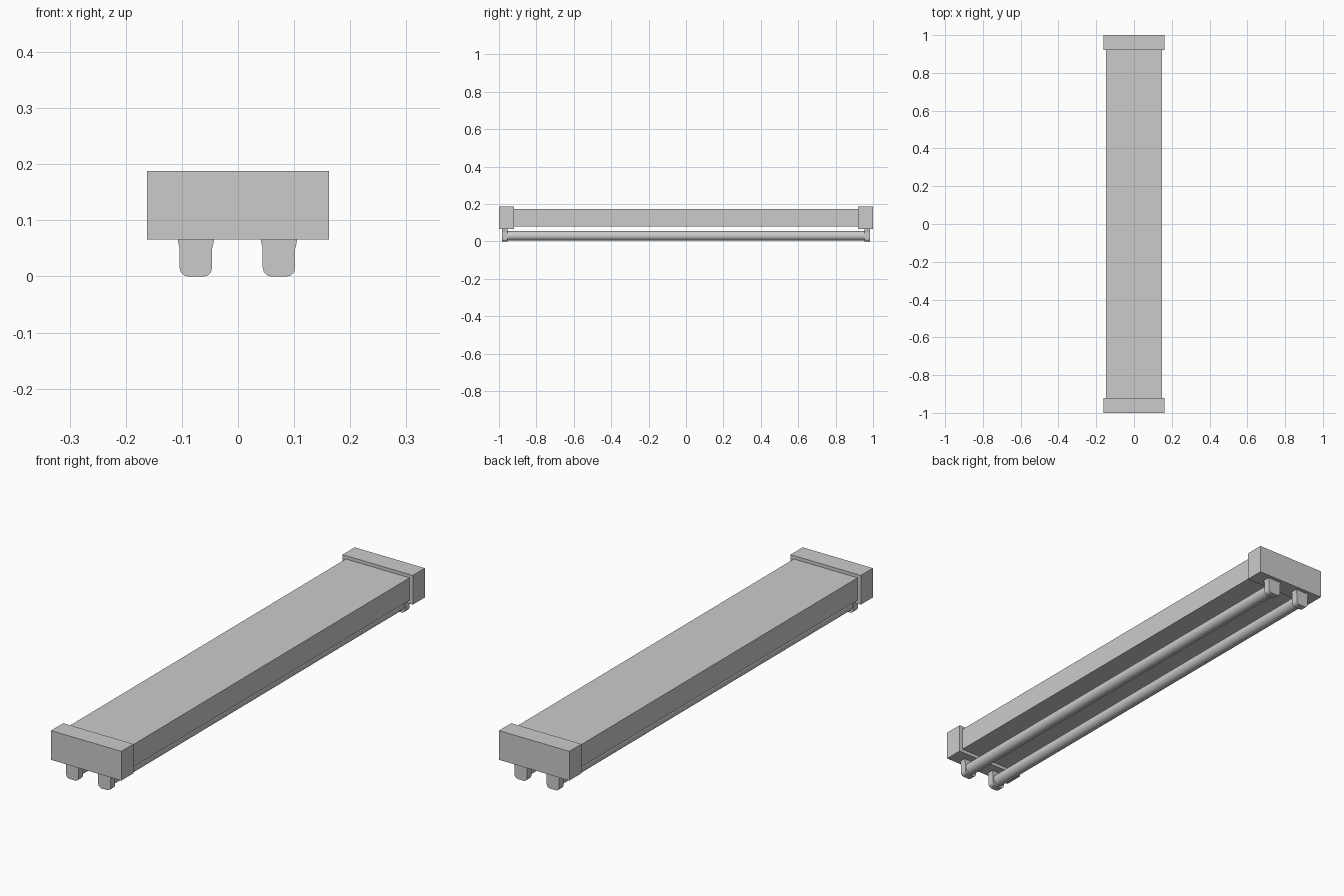
import bpy
import bmesh
import math

cube = bpy.data.objects.get("Cube")
if cube:
    bpy.data.objects.remove(cube, do_unlink=True)

GREY = (0.6, 0.6, 0.6, 1)
grey = bpy.data.materials.new("light_grey")
grey.use_nodes = True
grey.diffuse_color = GREY
grey.node_tree.nodes["Principled BSDF"].inputs["Base Color"].default_value = GREY


def add_object(name, bm):
    bmesh.ops.recalc_face_normals(bm, faces=bm.faces)
    mesh = bpy.data.meshes.new(name)
    bm.to_mesh(mesh)
    bm.free()
    mesh.materials.append(grey)
    obj = bpy.data.objects.new(name, mesh)
    bpy.context.collection.objects.link(obj)
    return obj


def add_box(name, half_x, y0, y1, z0, z1):
    bm = bmesh.new()
    bmesh.ops.create_cube(bm, size=1)
    for v in bm.verts:
        v.co.x *= 2 * half_x
        v.co.y = y1 if v.co.y > 0 else y0
        v.co.z = z1 if v.co.z > 0 else z0
    return add_object(name, bm)


def add_socket(name, x, y0, y1):
    # Half outline from bottom to flared top, mirrored across the middle
    half = [(0.014, 0), (0.021, 0.002), (0.027, 0.008), (0.029, 0.016),
            (0.029, 0.05), (0.031, 0.058), (0.0325, 0.068)]
    outline = half + [(-px, pz) for px, pz in reversed(half)]
    bm = bmesh.new()
    face = bm.faces.new([bm.verts.new((x + px, y0, pz)) for px, pz in outline])
    ext = bmesh.ops.extrude_face_region(bm, geom=[face])
    moved = [g for g in ext["geom"] if isinstance(g, bmesh.types.BMVert)]
    bmesh.ops.translate(bm, verts=moved, vec=(0, y1 - y0, 0))
    return add_object(name, bm)


# Housing between the end caps
add_box("housing", 0.147, -0.93, 0.93, 0.08, 0.174)

# End caps
add_box("front_end_cap", 0.162, -1, -0.92, 0.066, 0.188)
add_box("back_end_cap", 0.162, 0.92, 1, 0.066, 0.188)

# Lamp tubes with a socket at each end
for side, x in (("left", 0.073), ("right", -0.075)):
    add_socket("front_" + side + "_socket", x, -0.984, -0.955)
    add_socket("back_" + side + "_socket", x, 0.955, 0.984)
    bpy.ops.mesh.primitive_cylinder_add(
        vertices=32, radius=0.025, depth=1.93,
        location=(x, 0, 0.03), rotation=(math.pi / 2, 0, 0))
    tube = bpy.context.object
    tube.name = side + "_tube"
    tube.data.materials.append(grey)
    bpy.ops.object.shade_smooth_by_angle(angle=math.radians(35))
